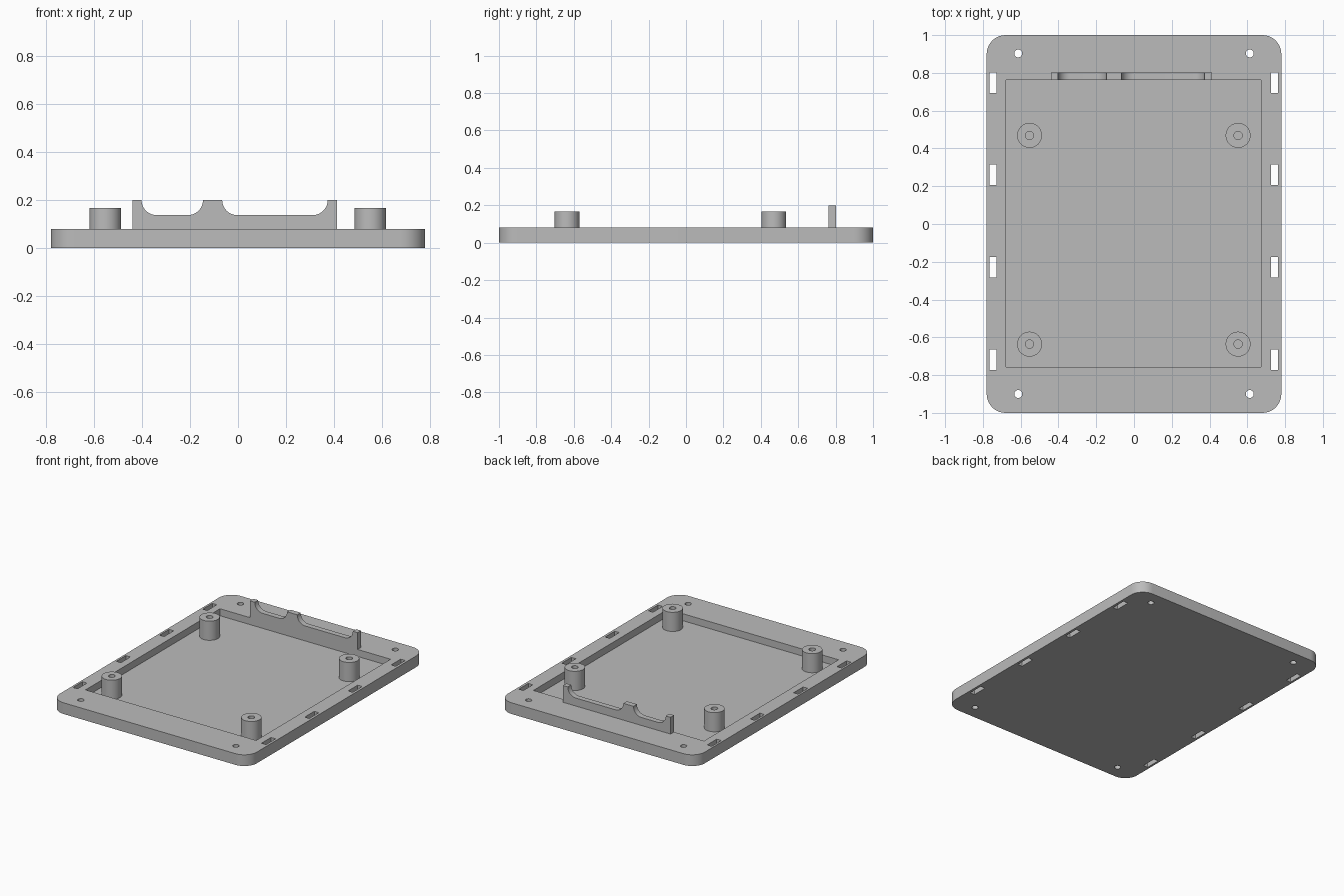
import bpy, bmesh, math
from mathutils import Vector

cube = bpy.data.objects.get("Cube")
if cube:
    bpy.data.objects.remove(cube)

grey = bpy.data.materials.new("plain grey")
grey.use_nodes = True
grey.diffuse_color = (0.5, 0.5, 0.5, 1)
grey.node_tree.nodes["Principled BSDF"].inputs["Base Color"].default_value = (0.5, 0.5, 0.5, 1)

PLATE_TOP, FLOOR, POST_TOP, WALL_TOP = 0.08, 0.03, 0.167, 0.2


def arc(cx, cy, r, start, end, steps=10):
    """Points on an arc, angles in degrees."""
    angles = [math.radians(start + (end - start) * i / steps) for i in range(steps + 1)]
    return [(cx + r * math.cos(a), cy + r * math.sin(a)) for a in angles]


def rounded_rect(x0, x1, y0, y1, r):
    return (arc(x1 - r, y1 - r, r, 0, 90) + arc(x0 + r, y1 - r, r, 90, 180)
            + arc(x0 + r, y0 + r, r, 180, 270) + arc(x1 - r, y0 + r, r, 270, 360))


def rect(x0, x1, y0, y1):
    return [(x0, y0), (x1, y0), (x1, y1), (x0, y1)]


def circle(x, y, r):
    return arc(x, y, r, 0, 360, 32)[:-1]


def add_prism(bm, points, direction):
    """Extrude a closed outline of 3D points along a direction."""
    face = bm.faces.new([bm.verts.new(p) for p in points])
    result = bmesh.ops.extrude_face_region(bm, geom=[face])
    verts = [v for v in result["geom"] if isinstance(v, bmesh.types.BMVert)]
    bmesh.ops.translate(bm, verts=verts, vec=direction)


def prisms(name, outlines, z0, z1):
    bm = bmesh.new()
    for outline in outlines:
        add_prism(bm, [(x, y, z0) for x, y in outline], Vector((0, 0, z1 - z0)))
    return finish(name, bm)


def finish(name, bm):
    bmesh.ops.recalc_face_normals(bm, faces=bm.faces)
    mesh = bpy.data.meshes.new(name)
    bm.to_mesh(mesh)
    bm.free()
    mesh.materials.append(grey)
    obj = bpy.data.objects.new(name, mesh)
    bpy.context.collection.objects.link(obj)
    return obj


def select(obj):
    bpy.ops.object.select_all(action="DESELECT")
    obj.select_set(True)
    bpy.context.view_layer.objects.active = obj


def cut(obj, cutter):
    mod = obj.modifiers.new("cut", "BOOLEAN")
    mod.operation, mod.solver, mod.object = "DIFFERENCE", "EXACT", cutter
    select(obj)
    bpy.ops.object.modifier_apply(modifier=mod.name)
    bpy.data.objects.remove(cutter)


def smooth(obj):
    select(obj)
    bpy.ops.object.shade_smooth_by_angle(angle=math.radians(30))


# Base plate with a shallow pocket
plate = prisms("base_plate", [rounded_rect(-0.78, 0.78, -1, 1, 0.1)], 0, PLATE_TOP)
cut(plate, prisms("pocket_cutter", [rect(-0.677, 0.673, -0.756, 0.763)], FLOOR, 0.2))

# Corner screw holes and side strap slots, all the way through
openings = [circle(x, y, 0.021) for x in (-0.613, 0.613) for y in (-0.9, 0.903)]
for x in (-0.747, 0.744):
    for y in (0.748, 0.261, -0.229, -0.718):
        openings.append(rect(x - 0.018, x + 0.018, y - 0.054, y + 0.054))
cut(plate, prisms("opening_cutter", openings, -0.1, 0.2))
smooth(plate)

# Hollow mounting posts on the pocket floor
for side, x in (("right", -0.553), ("left", 0.551)):
    for end, y in (("front", -0.636), ("back", 0.469)):
        post = prisms(f"{end}_{side}_post", [circle(x, y, 0.066)], FLOOR, POST_TOP)
        cut(post, prisms("bore_cutter", [circle(x, y, 0.022)], FLOOR + 0.005, 0.3))
        smooth(post)

# Upright wall with two round-bottomed notches
r = 0.063
profile = [(-0.44, PLATE_TOP), (-0.44, WALL_TOP)]
for x0, x1 in ((-0.402, -0.146), (-0.066, 0.374)):
    profile += arc(x0 + r, WALL_TOP, r, 180, 270) + arc(x1 - r, WALL_TOP, r, 270, 360)
profile += [(0.412, WALL_TOP), (0.412, PLATE_TOP)]
bm = bmesh.new()
add_prism(bm, [(x, 0.763, z) for x, z in profile], Vector((0, 0.039, 0)))
smooth(finish("notched_wall", bm))
